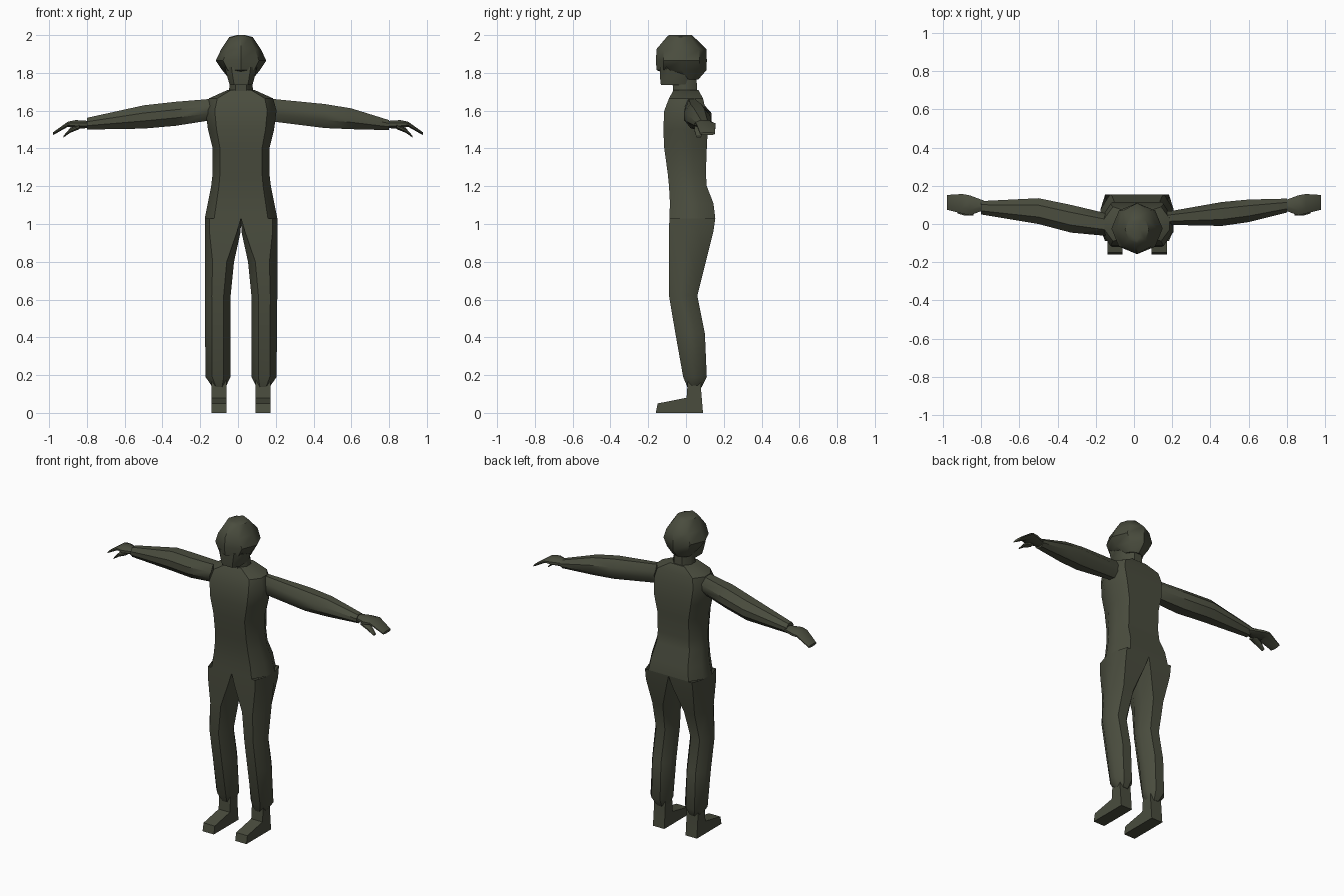
import bpy, bmesh, math

if "Cube" in bpy.data.objects:
    bpy.data.objects.remove(bpy.data.objects["Cube"])

CX = 0.016  # body centre line

olive = bpy.data.materials.new("dark olive")
olive.diffuse_color = (0.068, 0.073, 0.048, 1)
olive.use_nodes = True
olive.node_tree.nodes["Principled BSDF"].inputs["Base Color"].default_value = olive.diffuse_color


def finish(name, bm):
    bmesh.ops.recalc_face_normals(bm, faces=bm.faces)
    me = bpy.data.meshes.new(name)
    bm.to_mesh(me)
    bm.free()
    me.materials.append(olive)
    ob = bpy.data.objects.new(name, me)
    bpy.context.collection.objects.link(ob)
    bpy.ops.object.select_all(action='DESELECT')
    ob.select_set(True)
    bpy.context.view_layer.objects.active = ob
    bpy.ops.object.shade_smooth_by_angle(angle=math.radians(40))
    return ob


def octagon(a0, a1, b0, b1, ca=0.27, cb=0.33, inner=None):
    """Box outline with cut corners; inner overrides the cut on the a0 side."""
    w, d = (a1 - a0), (b1 - b0)
    i = (ca if inner is None else inner) * w
    ca, cb = ca * w, cb * d
    return [(a0 + i, b0), (a1 - ca, b0), (a1, b0 + cb), (a1, b1 - cb),
            (a1 - ca, b1), (a0 + i, b1), (a0, b1 - cb), (a0, b0 + cb)]


def loft(name, axis, stations, caps=(True, True)):
    """Skin rings of 2D points placed along the z or x axis."""
    bm = bmesh.new()
    rings = []
    for t, ring in stations:
        co = [(a, b, t) if axis == 'z' else (t, a, b) for a, b in ring]
        rings.append([bm.verts.new(c) for c in co])
    for r, s in zip(rings, rings[1:]):
        n = len(r)
        for k in range(n):
            bm.faces.new((r[k], r[(k + 1) % n], s[(k + 1) % n], s[k]))
    for want, ring in zip(caps, (rings[0], rings[-1])):
        if want:
            bm.faces.new(ring)
    return finish(name, bm)


# Torso: height, half width, front, back
torso = [(1.03, .192, -.088, .155), (1.11, .176, -.085, .145),
         (1.20, .158, -.09, .11), (1.27, .15, -.097, .105),
         (1.40, .15, -.115, .11), (1.50, .175, -.12, .115),
         (1.60, .188, -.115, .105), (1.665, .17, -.09, .09),
         (1.71, .07, -.065, .065)]
loft("torso", 'z', [(z, octagon(CX - w, CX + w, f, b, .13))
                    for z, w, f, b in torso], (False, True))

# Neck and face
loft("neck", 'z', [(1.66, octagon(CX - .068, CX + .068, -.065, .06)),
                   (1.80, octagon(CX - .055, CX + .055, -.075, .055))])
loft("face", 'z', [(1.735, octagon(CX - .06, CX + .06, -.133, .03, .2, .2)),
                   (1.77, octagon(CX - .07, CX + .07, -.137, .03, .2, .2)),
                   (1.83, octagon(CX - .085, CX + .085, -.137, .03, .2, .2))])

# Helmet: height, half width, half depth, centre y
helmet = [(1.765, .06, .045, .02), (1.815, .1, .133, -.024),
          (1.865, .134, .134, -.024), (1.925, .105, .133, -.024),
          (1.99, .062, .072, -.03), (2.0, .02, .06, -.03)]
loft("helmet", 'z', [(z, [(CX + w * math.cos(k * math.pi / 4),
                           cy + d * math.sin(k * math.pi / 4))
                          for k in range(8)]) for z, w, d, cy in helmet])

# Trouser leg: height, inner, outer, front, back, inner corner cut
leg = [(1.03, 0, .192, -.088, .155, 0), (.96, .002, .192, -.09, .145, .1),
       (.80, .037, .192, -.09, .105, .25), (.62, .055, .192, -.09, .06, .27),
       (.42, .056, .19, -.056, .1, .27), (.19, .056, .188, -.015, .11, .27),
       (.135, .082, .15, .008, .082, .27)]
# Shoe and ankle side profile: y, z
shoe = [(-.16, 0), (-.15, .05), (.003, .08), (.012, .2), (.078, .2),
        (.08, .12), (.09, 0)]
# Arm: distance out, y range, z range
arms = {-1: [(.13, -.06, .05, 1.55, 1.665), (.17, -.06, .062, 1.545, 1.66),
             (.33, -.045, .1, 1.52, 1.647), (.50, 0, .135, 1.505, 1.628),
             (.80, .05, .12, 1.5, 1.562)],
        1: [(.16, -.01, .065, 1.545, 1.665), (.205, -.005, .07, 1.54, 1.66),
            (.46, -.01, .115, 1.508, 1.635), (.60, .01, .128, 1.502, 1.612),
            (.80, .06, .133, 1.497, 1.55)]}
# Mitten hand and thumb: distance out, y range, z range
hand = [(.78, .075, .12, 1.508, 1.545), (.86, .045, .15, 1.505, 1.55),
        (.90, .055, .157, 1.515, 1.542), (.98, .075, .152, 1.47, 1.485)]
thumb = [(.84, .045, .1, 1.502, 1.53), (.89, .045, .09, 1.482, 1.506),
         (.925, .055, .08, 1.457, 1.466)]

for s, side in ((-1, "right"), (1, "left")):
    loft(side + "_leg", 'z',
         [(z, [(CX + s * a, b) for a, b in
               octagon(i, o, f, k, .27 if z < .9 else .13, .33, cut)])
          for z, i, o, f, k, cut in leg], (False, True))

    bm = bmesh.new()
    x = CX + s * .116
    base = bm.faces.new([bm.verts.new((x - .04, y, z)) for y, z in shoe])
    ext = bmesh.ops.extrude_face_region(bm, geom=[base], use_keep_orig=True)
    bmesh.ops.translate(bm, vec=(.08, 0, 0), verts=[
        v for v in ext["geom"] if isinstance(v, bmesh.types.BMVert)])
    finish(side + "_shoe", bm)

    for part, rows in (("arm", arms[s]), ("hand", hand), ("thumb", thumb)):
        loft(side + "_" + part, 'x',
             [(s * d, octagon(y0, y1, z0, z1)) for d, y0, y1, z0, z1 in rows])
